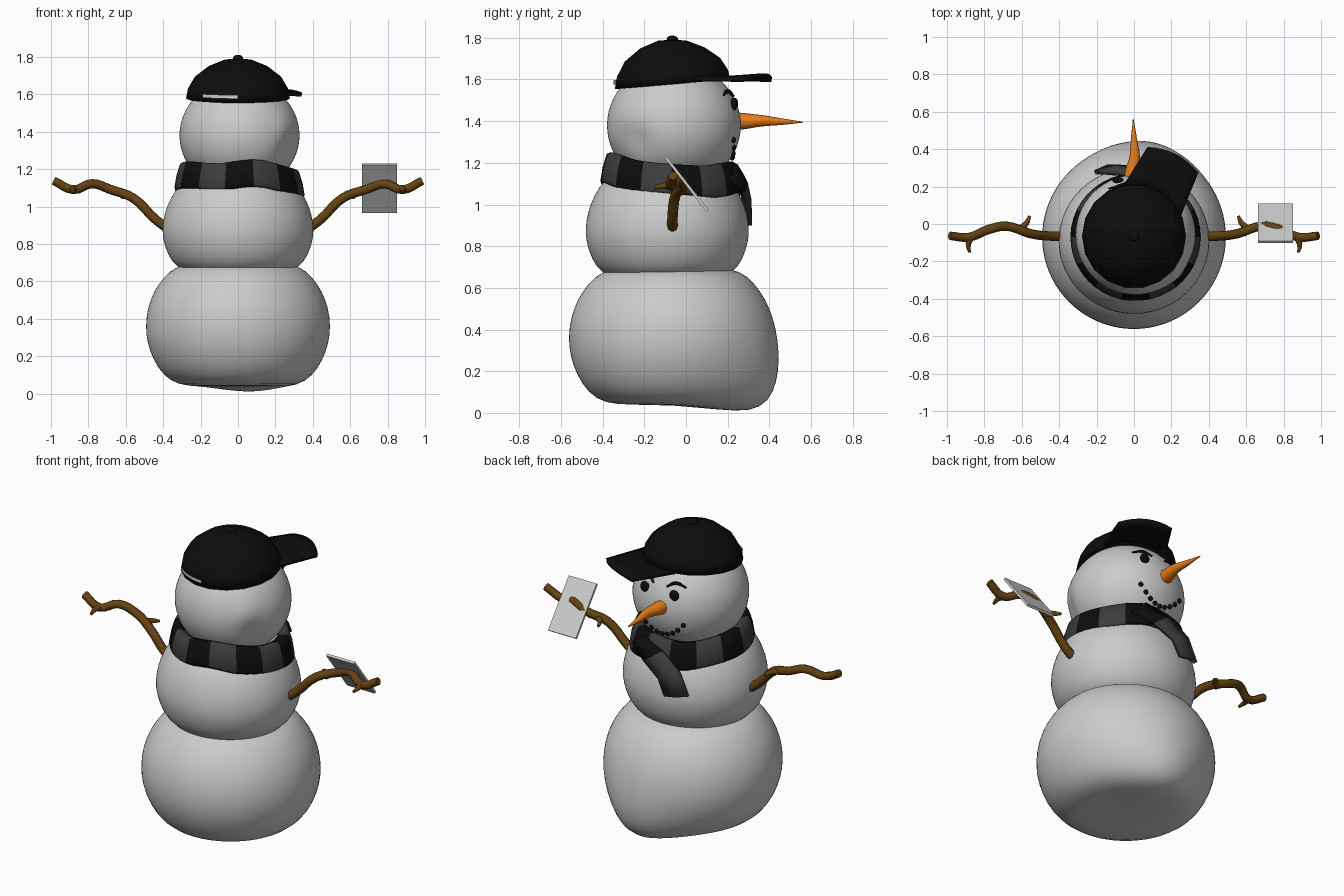
import bpy, bmesh
from math import sin, cos, pi, radians, sqrt, exp
from mathutils import Vector, Matrix

if "Cube" in bpy.data.objects:
    bpy.data.objects.remove(bpy.data.objects["Cube"])


def colour(name, rgb):
    m = bpy.data.materials.new(name)
    m.diffuse_color = (*rgb, 1)
    m.use_nodes = True
    m.node_tree.nodes["Principled BSDF"].inputs["Base Color"].default_value = m.diffuse_color
    return m


BLACK = colour("black", (0.004, 0.004, 0.004))
GREY = colour("dark_grey", (0.045, 0.045, 0.045))
BROWN = colour("bark", (0.13, 0.055, 0.006))
ORANGE = colour("orange", (0.8, 0.2, 0.01))


def add(name, mesh, mats=(), smooth=True):
    ob = bpy.data.objects.new(name, mesh)
    bpy.context.collection.objects.link(ob)
    for m in mats:
        mesh.materials.append(m)
    for p in mesh.polygons:
        p.use_smooth = smooth
    return ob


def from_bm(name, bm, mats=(), smooth=True):
    bmesh.ops.recalc_face_normals(bm, faces=bm.faces)
    me = bpy.data.meshes.new(name)
    bm.to_mesh(me)
    bm.free()
    return add(name, me, mats, smooth)


def lathe(profile, n, c=(0, 0), sy=1.0):
    """Revolve (radius, z) points about a vertical axis through c."""
    bm = bmesh.new()
    rings = []
    for r, z in profile:
        if r == 0:
            rings.append([bm.verts.new((c[0], c[1], z))] * n)
        else:
            rings.append([bm.verts.new((c[0] + r * cos(2 * pi * i / n),
                                        c[1] + r * sy * sin(2 * pi * i / n), z)) for i in range(n)])
    for a, b in zip(rings, rings[1:]):
        for i in range(n):
            j = (i + 1) % n
            q = list(dict.fromkeys([a[i], a[j], b[j], b[i]]))
            bm.faces.new(q)
    return bm


def push(bm, centre, vec, size):
    """Soft local displacement for hand-packed snow."""
    for v in bm.verts:
        v.co += Vector(vec) * exp(-(v.co - Vector(centre)).length_squared / size ** 2)


def subdivide(ob):
    m = ob.modifiers.new("subdivision", 'SUBSURF')
    m.levels = m.render_levels = 1


def pipe(name, paths, radius, mat):
    """Tapered round tubes; each path point is (x, y, z, radius factor)."""
    cu = bpy.data.curves.new(name, 'CURVE')
    cu.dimensions = '3D'
    cu.bevel_depth, cu.bevel_resolution, cu.use_fill_caps = radius, 2, True
    cu.resolution_u = 4
    for path in paths:
        s = cu.splines.new('BEZIER')
        s.bezier_points.add(len(path) - 1)
        for bp, p in zip(s.bezier_points, path):
            bp.co, bp.radius = p[:3], p[3]
            bp.handle_left_type = bp.handle_right_type = 'AUTO'
    tmp = bpy.data.objects.new(name + "_curve", cu)
    me = bpy.data.meshes.new_from_object(tmp)
    bpy.data.objects.remove(tmp)
    me.materials.clear()
    return add(name, me, [mat])


def ball(name, pos, scale, mat):
    bm = bmesh.new()
    bmesh.ops.create_uvsphere(bm, u_segments=12, v_segments=8, radius=1,
                              matrix=Matrix.Translation(pos) @ Matrix.Diagonal((*scale, 1)))
    return from_bm(name, bm, [mat])


# Lower snowball, sagging toward +y at its foot
bm = lathe([(0, .04), (.2, .04), (.32, .045), (.40, .095), (.455, .18), (.487, .27), (.497, .36),
            (.485, .46), (.45, .55), (.40, .62), (.335, .685), (.2, .70), (0, .70)], 40, (0, -.07))
push(bm, (.08, .33, .05), (.01, .075, -.045), .27)
subdivide(from_bm("lower_snowball", bm))

# Middle snowball
bm = lathe([(0, .64), (.25, .64), (.325, .67), (.375, .735), (.402, .82), (.407, .88), (.396, .96),
            (.365, 1.04), (.315, 1.12), (.22, 1.18), (0, 1.2)], 40, (0, -.09), .97)
subdivide(from_bm("middle_snowball", bm))

# Head
HC, HR, HZ = Vector((.008, -.058, 1.38)), .325, .305
bm = lathe([(HR * sin(pi * i / 14) if 0 < i < 14 else 0, HC.z - HZ * cos(pi * i / 14)) for i in range(15)],
           40, HC)
push(bm, (.25, -.22, 1.31), (-.03, .02, 0), .06)
push(bm, (.23, -.26, 1.42), (.015, -.01, 0), .05)
subdivide(from_bm("head", bm))


def on_head(x, z):
    q = 1 - ((x - HC.x) / HR) ** 2 - ((z - HC.z) / HZ) ** 2
    return Vector((x, HC.y + HR * sqrt(q), z))


# Face
for s, side in ((-1, "left"), (1, "right")):
    ball("eye_" + side, on_head(.015 + s * .1, 1.482), (.03, .017, .031), BLACK)
    pipe("eyebrow_" + side, [[(*on_head(.015 + s * x, z), r) for x, z, r in
         ((.045, 1.52, .6), (.09, 1.543, 1.2), (.15, 1.525, .5))]], .009, BLACK)
for i in range(9):
    t = i / 4 - 1
    ball("mouth_stone_%d" % i, on_head(.002 + .14 * t, 1.225 + .085 * t * t), (.014, .012, .014), BLACK)

# Carrot nose
pipe("nose", [[(-.012, .22, 1.402, 1), (-.01, .27, 1.40, .95), (.004, .36, 1.402, .66),
               (0, .45, 1.398, .4), (-.004, .56, 1.395, .06)]], .042, ORANGE)

# Stick arms with twigs
for s, side in ((-1, "left"), (1, "right")):
    main = [(.37, -.065, .88, 1.1), (.44, -.065, .93, 1), (.56, -.05, 1.045, 1), (.68, -.012, 1.09, 1),
            (.78, -.03, 1.122, 1), (.88, -.07, 1.09, .95), (.985, -.063, 1.138, .9)]
    twigs = [[(.62, -.035, 1.06, .8), (.575, .005, 1.062, .6), (.558, .042, 1.05, .3)],
             [(.865, -.06, 1.095, .8), (.885, -.105, 1.09, .6), (.88, -.152, 1.08, .3)]]
    pipe("arm_" + side, [[(s * p[0], *p[1:]) for p in path] for path in [main] + twigs], .025, BROWN)

# Tilted tablet held in one hand
bm = bmesh.new()
bmesh.ops.create_cube(bm, size=1, matrix=Matrix.Translation((.757, .003, 1.098))
                      @ Matrix.Rotation(radians(-52), 4, 'X') @ Matrix.Diagonal((.187, .325, .014, 1)))
from_bm("tablet", bm, smooth=False)

# Striped scarf ring
bm = lathe([(.27, 1.10), (.343, 1.083), (.348, 1.10), (.338, 1.16), (.318, 1.225), (.305, 1.232),
            (.26, 1.22), (.27, 1.10)], 42, (.008, -.07), .98)
bmesh.ops.remove_doubles(bm, verts=bm.verts, dist=1e-5)
for v in bm.verts:
    x, y, z = v.co
    v.co.z += -.075 * (y + .2) - .05 * max(x, 0) + .012 * sin(3 * x * 5)
bm.faces.ensure_lookup_table()
for i, f in enumerate(bm.faces):
    f.material_index = ((i % 42) // 3) % 2
from_bm("scarf", bm, [BLACK, GREY])

# Hanging scarf end
bm = bmesh.new()
left = [(.20, .215, 1.12), (.085, .275, 1.06), (-.03, .30, .99), (-.075, .305, .90)]
right = [(.12, .235, 1.19), (-.03, .265, 1.14), (-.15, .275, 1.05), (-.21, .275, .92)]
rows = [(bm.verts.new(a), bm.verts.new(Vector(a).lerp(Vector(b), .5) + Vector((0, .015, 0))), bm.verts.new(b))
        for a, b in zip(left, right)]
for k, (a, b) in enumerate(zip(rows, rows[1:])):
    for i in range(2):
        bm.faces.new((a[i], a[i + 1], b[i + 1], b[i])).material_index = int(k > 0)
tail = from_bm("scarf_end", bm, [BLACK, GREY])
m = tail.modifiers.new("thickness", 'SOLIDIFY')
m.thickness, m.offset = .025, 0

# Cap dome, raised slightly toward the face
CY = -.065


def cap_tilt(bm):
    for v in bm.verts:
        v.co.z += .085 * (v.co.y - CY) * min(1, max(0, (1.79 - v.co.z) / .21))


bm = lathe([(.25, 1.59), (.278, 1.577), (.268, 1.63), (.23, 1.695), (.155, 1.752), (.07, 1.786), (0, 1.792)],
           18, (0, CY), 1.01)
cap_tilt(bm)
from_bm("cap_dome", bm, [BLACK])
ball("cap_button", (0, CY, 1.793), (.028, .028, .018), BLACK)

# Pale strap opening at the cap's rear
bm = bmesh.new()
strip = []
for i in range(7):
    a = radians(-43 + i * 43 / 6)
    strip.append([bm.verts.new((.28 * sin(a), CY - .284 * cos(a), z)) for z in (1.598, 1.616)])
for a, b in zip(strip, strip[1:]):
    bm.faces.new((a[0], b[0], b[1], a[1]))
cap_tilt(bm)
from_bm("cap_opening", bm)

# Cap brim turned aside
bm = bmesh.new()
turn = radians(27)
rows = []
for j in range(5):
    row = []
    for i in range(9):
        t, f = i / 4 - 1, j / 4
        u = t * (.175 + (.15 - .175) * f)
        v = (.265 - .06 * t * t) * (1 - f) + (.492 - .034 * t * t) * f
        z = 1.603 + .016 * f - .02 * t * t * f
        row.append(bm.verts.new((u * cos(turn) + v * sin(turn), CY - u * sin(turn) + v * cos(turn), z)))
    rows.append(row)
for a, b in zip(rows, rows[1:]):
    for i in range(8):
        bm.faces.new((a[i], a[i + 1], b[i + 1], b[i]))
brim = from_bm("cap_brim", bm, [BLACK])
m = brim.modifiers.new("thickness", 'SOLIDIFY')
m.thickness, m.offset = .022, 0
